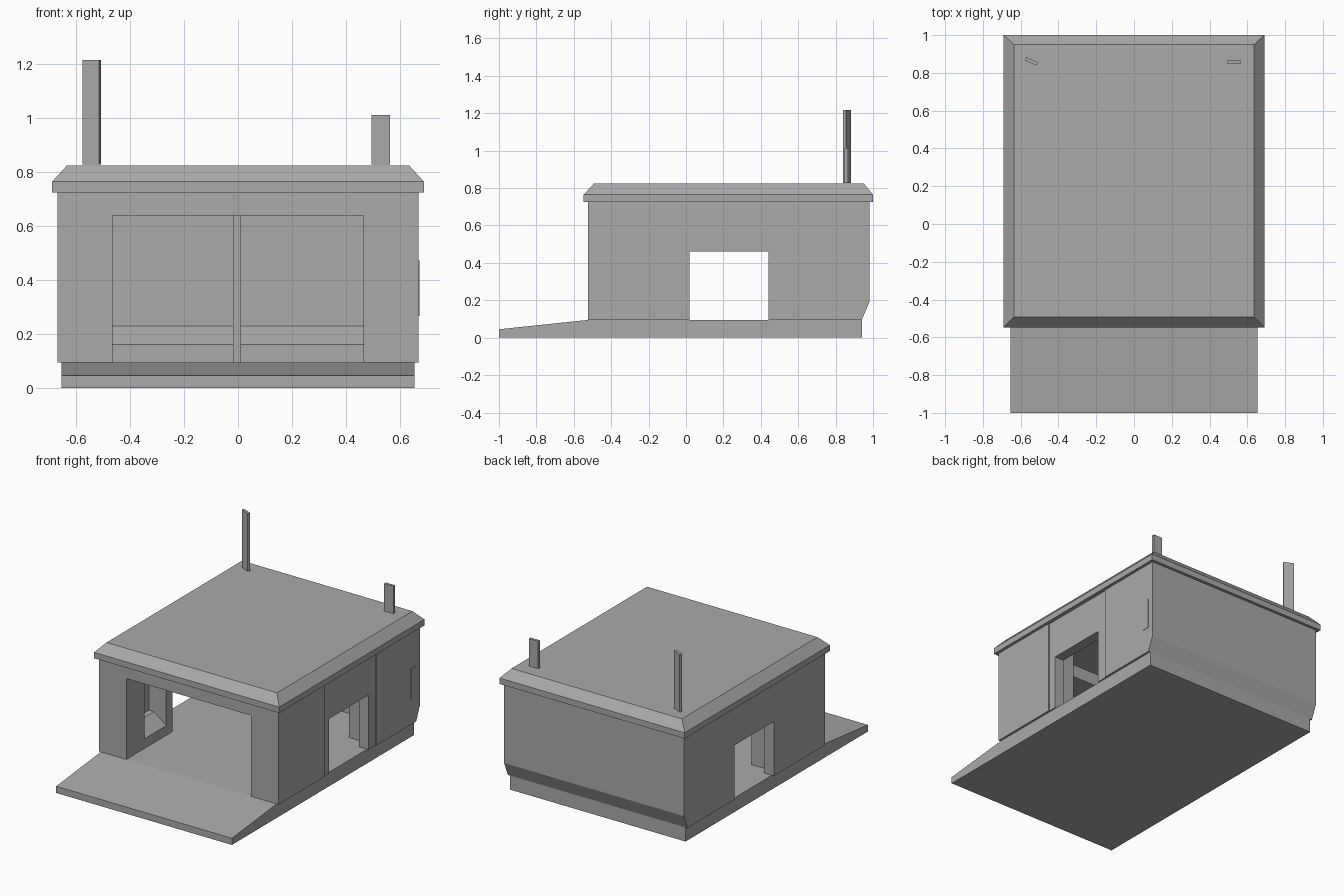
import bpy
import bmesh
from math import radians
from mathutils import Vector

cube = bpy.data.objects.get("Cube")
if cube:
    bpy.data.objects.remove(cube, do_unlink=True)

grey = bpy.data.materials.new("concrete grey")
grey.use_nodes = True
grey.diffuse_color = (0.4, 0.4, 0.4, 1)
grey.node_tree.nodes["Principled BSDF"].inputs["Base Color"].default_value = (0.4, 0.4, 0.4, 1)


def finish(name, bm):
    bmesh.ops.recalc_face_normals(bm, faces=bm.faces)
    mesh = bpy.data.meshes.new(name)
    bm.to_mesh(mesh)
    bm.free()
    mesh.materials.append(grey)
    obj = bpy.data.objects.new(name, mesh)
    bpy.context.collection.objects.link(obj)
    return obj


def prism(name, axis, profile, lo, hi):
    """Extrude a profile along x (points are y, z) or along y (points are x, z)."""
    bm = bmesh.new()
    place = (lambda p, d: (d, p[0], p[1])) if axis == "x" else (lambda p, d: (p[0], d, p[1]))
    face = bm.faces.new([bm.verts.new(place(p, lo)) for p in profile])
    out = bmesh.ops.extrude_face_region(bm, geom=[face])
    verts = [v for v in out["geom"] if isinstance(v, bmesh.types.BMVert)]
    shift = Vector((hi - lo, 0, 0)) if axis == "x" else Vector((0, hi - lo, 0))
    bmesh.ops.translate(bm, verts=verts, vec=shift)
    return finish(name, bm)


def box(name, x, y, z):
    return prism(name, "y", [(x[0], z[0]), (x[1], z[0]), (x[1], z[1]), (x[0], z[1])], *y)


FLOOR, EAVE, HEAD = 0.095, 0.725, 0.64
OUT, THIN, INNER = 0.67, 0.595, 0.465

# Base slab with the entrance ramp
prism("base_and_ramp", "x",
      [(-1, 0), (0.94, 0), (0.94, FLOOR), (-0.525, FLOOR), (-1, 0.045)], -0.655, 0.655)

# Side walls: front pier, niche with sloped sill, doorway, rear block
for s, side in ((1, "left"), (-1, "right")):
    def span(a, b):
        return tuple(sorted((s * a, s * b)))

    box(side + "_front_pier", span(INNER, OUT), (-0.525, -0.33), (FLOOR, EAVE))
    box(side + "_niche_back", span(THIN, OUT), (-0.33, -0.035), (FLOOR, EAVE))
    box(side + "_niche_post", span(INNER, THIN), (-0.1, -0.035), (FLOOR, EAVE))
    box(side + "_niche_top", span(INNER, THIN), (-0.33, -0.1), (HEAD, EAVE))
    sill = [(INNER, FLOOR), (INNER, 0.16), (0.555, 0.23), (THIN, 0.23), (THIN, FLOOR)]
    prism(side + "_niche_sill", "y", [(s * x, z) for x, z in sill], -0.33, -0.1)

    outer = 0.664 if s > 0 else OUT
    doorway = [(-0.035, FLOOR), (0.02, FLOOR), (0.02, 0.462), (0.44, 0.462),
               (0.44, FLOOR), (0.515, FLOOR), (0.515, EAVE), (-0.035, EAVE)]
    prism(side + "_doorway_wall", "x", doorway, *span(THIN, outer))
    box(side + "_rear_block", span(INNER, OUT), (0.515, 0.89), (FLOOR, EAVE))

    # Rear counter and the panel above it
    counter = [(0.8, FLOOR), (0.8, 0.16), (0.89, 0.23), (0.89, FLOOR)]
    prism(side + "_rear_counter", "x", counter, *span(0, INNER))
    box(side + "_rear_panel", span(0.09, 0.673 if s > 0 else 0.66), (0.885, 0.94), (0.267, 0.473))

# Back wall with its tucked-in foot, central column and front lintel
prism("back_wall", "x",
      [(0.89, FLOOR), (0.94, FLOOR), (0.98, 0.19), (0.98, EAVE), (0.89, EAVE)], -OUT, OUT)
box("rear_column", (-0.018, 0.012), (0.78, 0.89), (FLOOR, EAVE))
box("front_lintel", (-INNER, INNER), (-0.525, -0.33), (HEAD, EAVE))

# Roof: a band with a bevelled top
bm = bmesh.new()
rings = []
for x, y0, y1, z in ((0.69, -0.547, 1, EAVE), (0.69, -0.547, 1, 0.765), (0.635, -0.492, 0.95, 0.825)):
    rings.append([bm.verts.new(p) for p in ((-x, y0, z), (x, y0, z), (x, y1, z), (-x, y1, z))])
bm.faces.new(rings[0])
bm.faces.new(rings[-1])
for low, high in zip(rings, rings[1:]):
    for i in range(4):
        j = (i + 1) % 4
        bm.faces.new((low[i], low[j], high[j], high[i]))
finish("roof", bm)

# Roof posts
for name, x, y, top, turn in (("short_post", 0.53, 0.857, 1.013, 0),
                              ("tall_post", -0.543, 0.861, 1.217, -24)):
    post = box(name, (-0.034, 0.034), (-0.009, 0.009), (0.828, top))
    post.location = (x, y, 0)
    post.rotation_euler.z = radians(turn)
